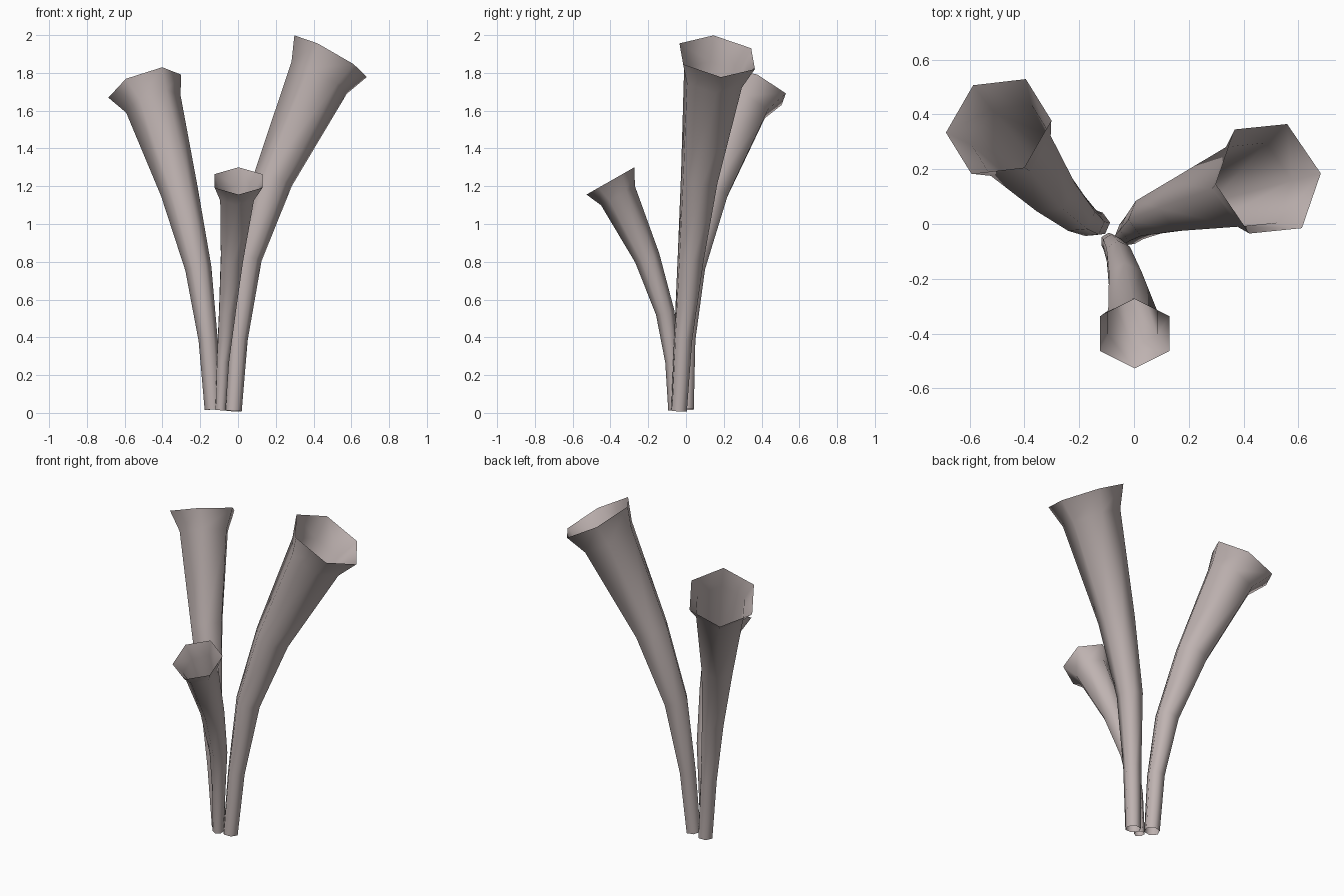
import bpy
import bmesh
from math import cos, sin, tau
from mathutils import Vector

SIDES = 6

cube = bpy.data.objects.get("Cube")
if cube:
    bpy.data.objects.remove(cube, do_unlink=True)

# One pale pinkish grey for all tubes
mat = bpy.data.materials.new("pale_pinkish_grey")
mat.use_nodes = True
colour = (0.52, 0.45, 0.44, 1)
mat.diffuse_color = colour
bsdf = next(n for n in mat.node_tree.nodes if n.type == 'BSDF_PRINCIPLED')
bsdf.inputs["Base Color"].default_value = colour


def trumpet(name, path, mouth_axis, corner):
    """Open hexagonal tube through (x, y, z, radius) stations."""
    centres = [Vector(p[:3]) for p in path]
    last = len(path) - 1
    bm = bmesh.new()
    rings = []
    for i, c in enumerate(centres):
        if i >= last - 1:
            axis = Vector(mouth_axis).normalized()
        else:
            ahead = (centres[i + 1] - c).normalized()
            behind = (c - centres[i - 1]).normalized() if i else ahead
            axis = (ahead + behind).normalized()
        u = Vector(corner)
        u = (u - axis * u.dot(axis)).normalized()
        v = axis.cross(u)
        r = path[i][3]
        rings.append([bm.verts.new(c + r * (u * cos(tau * k / SIDES) + v * sin(tau * k / SIDES)))
                      for k in range(SIDES)])
    for low, high in zip(rings, rings[1:]):
        for k in range(SIDES):
            n = (k + 1) % SIDES
            bm.faces.new((low[k], low[n], high[n], high[k]))
    mesh = bpy.data.meshes.new(name)
    bm.to_mesh(mesh)
    bm.free()
    mesh.shade_smooth()
    mesh.materials.append(mat)
    obj = bpy.data.objects.new(name, mesh)
    bpy.context.collection.objects.link(obj)


# Tall tube leaning left
trumpet("tall_tube", [
    (-0.025, -0.037, 0.01, 0.045),
    (0.0, -0.015, 0.39, 0.052),
    (0.052, 0.025, 0.82, 0.075),
    (0.187, 0.07, 1.24, 0.106),
    (0.43, 0.143, 1.775, 0.17),
    (0.49, 0.165, 1.888, 0.222),
], (0.486, 0.128, 0.865), (0.39, 0.04, -0.225))

# Middle tube leaning back and right
trumpet("middle_tube", [
    (-0.132, 0.0, 0.018, 0.045),
    (-0.158, 0.003, 0.385, 0.051),
    (-0.21, 0.038, 0.765, 0.07),
    (-0.31, 0.135, 1.17, 0.1),
    (-0.448, 0.305, 1.635, 0.152),
    (-0.494, 0.356, 1.73, 0.203),
], (-0.32, 0.38, 0.87), (0.38, 0.045, 0.122))

# Short tube leaning forward
trumpet("short_tube", [
    (-0.092, -0.063, 0.015, 0.031),
    (-0.08, -0.073, 0.27, 0.037),
    (-0.057, -0.11, 0.53, 0.05),
    (-0.032, -0.205, 0.82, 0.068),
    (-0.005, -0.36, 1.15, 0.103),
    (0.003, -0.4, 1.228, 0.146),
], (0, -0.495, 0.87), (0, 0.255, 0.145))
